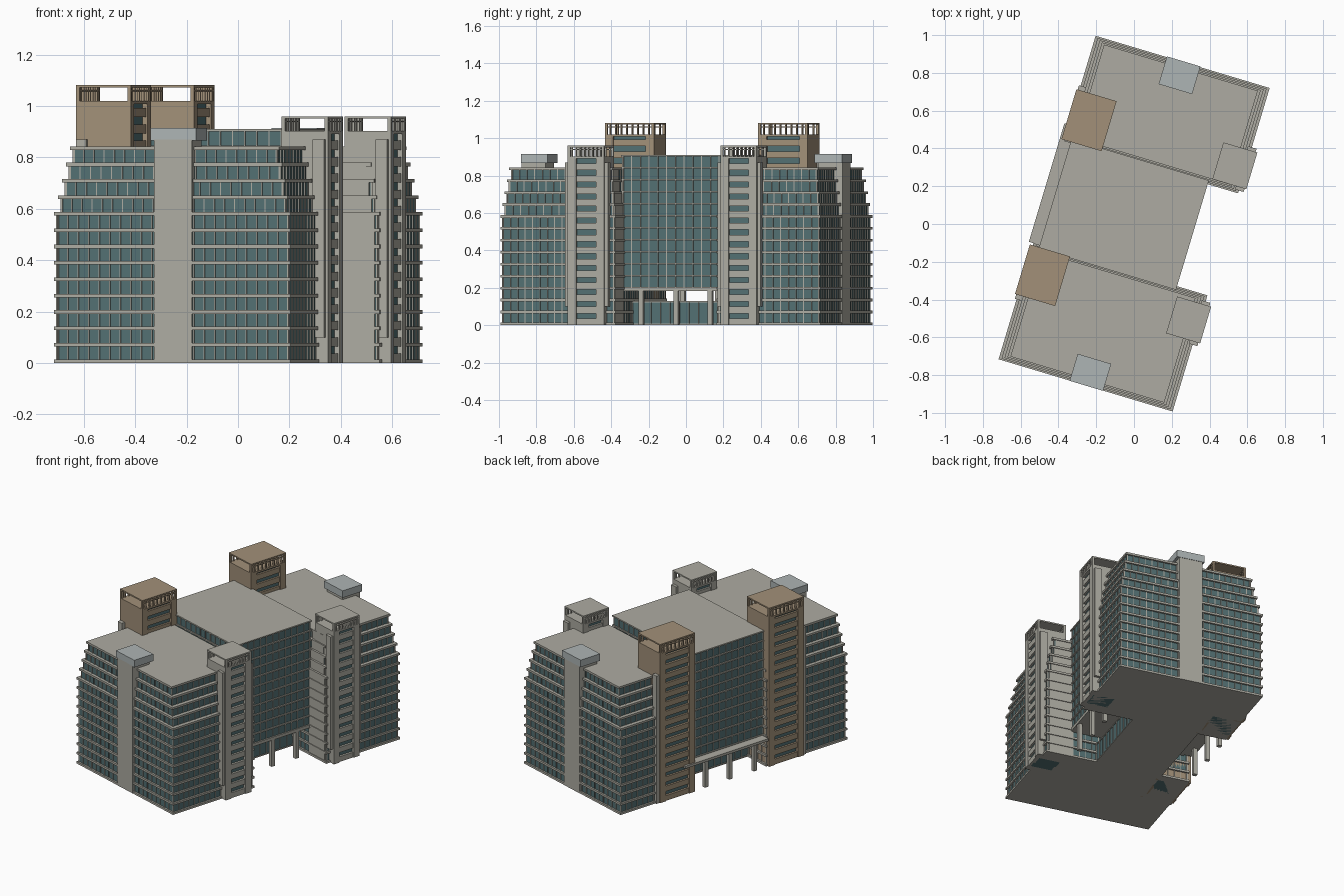
import bpy, math
from mathutils import Matrix

if "Cube" in bpy.data.objects:
    bpy.data.objects.remove(bpy.data.objects["Cube"])

ROT = Matrix.Rotation(math.radians(-16.7), 4, 'Z')   # whole complex is turned on the site
FH = 0.0638                                          # storey height


def material(name, rgb):
    m = bpy.data.materials.new(name)
    m.diffuse_color = (*rgb, 1)
    m.use_nodes = True
    m.node_tree.nodes["Principled BSDF"].inputs["Base Color"].default_value = m.diffuse_color
    return m


GLASS = material("teal_glass", (0.085, 0.16, 0.17))
STONE = material("concrete", (0.42, 0.41, 0.36))
BROWN = material("tan_cladding", (0.36, 0.28, 0.19))
PALE = material("pale_metal", (0.42, 0.46, 0.46))

QUADS = [(0, 2, 3, 1), (4, 5, 7, 6), (0, 1, 5, 4), (2, 6, 7, 3), (0, 4, 6, 2), (1, 3, 7, 5)]


def boxes(name, mat, items):
    """One object from boxes given as (u0, u1, v0, v1, z0, z1) in the turned frame."""
    verts, faces = [], []
    for u0, u1, v0, v1, z0, z1 in items:
        n = len(verts)
        verts += [(u, v, z) for z in (z0, z1) for v in (v0, v1) for u in (u0, u1)]
        faces += [tuple(n + i for i in q) for q in QUADS]
    me = bpy.data.meshes.new(name)
    me.from_pydata(verts, [], faces)
    me.transform(ROT)
    me.materials.append(mat)
    ob = bpy.data.objects.new(name, me)
    bpy.context.collection.objects.link(ob)
    return ob


def mullions(u0, u1, v0, v1, z0, z1, gap, w=0.004, d=0.005):
    """Vertical bars around all four sides of a glass storey."""
    out = []
    n = round((u1 - u0) / gap)
    for i in range(n + 1):
        u = u0 + (u1 - u0) * i / n
        out += [(u - w / 2, u + w / 2, v0 - d, v0 + d, z0, z1),
                (u - w / 2, u + w / 2, v1 - d, v1 + d, z0, z1)]
    n = round((v1 - v0) / gap)
    for i in range(n + 1):
        v = v0 + (v1 - v0) * i / n
        out += [(u0 - d, u0 + d, v - w / 2, v + w / 2, z0, z1),
                (u1 - d, u1 + d, v - w / 2, v + w / 2, z0, z1)]
    return out


def wing(name, v0, v1, inner):
    """Thirteen storeys, the top four stepping back."""
    slabs, glass, bars, walls = [], [], [], []
    for k in range(14):
        s = max(0, k - 9)
        a, b = s * 0.014, s * 0.008
        u = 0.481 - a
        z = k * FH
        slabs.append((-u, u, v0 + b, v1 - b, z, z + 0.014))
        if k < 13:
            s = max(0, k - 8)
            a, b = s * 0.014 + 0.012, s * 0.008 + 0.012
            u = 0.481 - a
            g = (-u, u, v0 + b, v1 - b, z + 0.01, z + FH + 0.002)
            glass.append(g)
            bars += mullions(*g, 0.042)
            # solid wall on the side facing the link block
            w = (v0 + b - 0.007, v0 + b + 0.02) if inner < 0 else (v1 - b - 0.02, v1 - b + 0.007)
            walls.append((0.30, u - 0.01, *w, z + 0.01, z + FH))
    boxes(name + "_floor_slabs", STONE, slabs)
    boxes(name + "_glazing", GLASS, glass)
    boxes(name + "_mullions", STONE, bars)
    boxes(name + "_inner_wall", STONE, walls)


def tower(name, mat, u0, u1, v0, v1, top, crown):
    """Service tower: side piers, recessed balcony strip and an open grilled crown."""
    p, r = 0.046, 0.02
    body = [(u0, u1, v0, v0 + p, 0, crown), (u0, u1, v1 - p, v1, 0, crown),
            (u0, u1, v0, v1, crown - 0.012, crown), (u0, u1, v0, v1, top - 0.009, top)]
    glass = [(u0 + r, u1 - r, v0 + p, v1 - p, 0, crown - 0.012)]
    for k in range(int((crown - 0.02) / FH) + 1):
        z = k * FH
        for a, b in ((u0 + 0.006, u0 + r + 0.01), (u1 - r - 0.01, u1 - 0.006)):
            body.append((a, b, v0 + p, v1 - p, z, min(z + 0.036, crown)))
    # crown: corner posts and grilles on both u faces
    c = 0.014
    for a in (u0, u1 - c):
        for b in (v0, v1 - c):
            body.append((a, a + c, b, b + c, crown, top))
        n = 9
        for i in range(1, n):
            v = v0 + (v1 - v0) * i / n
            body.append((a, a + c, v - 0.003, v + 0.003, crown, top))
        zm = crown + (top - crown) * 0.6
        body.append((a, a + c, v0, v1, zm, zm + 0.005))
    boxes(name + "_shell", mat, body)
    boxes(name + "_windows", GLASS, glass)


# The two stepped wings
wing("rear_wing", 0.314, 0.896, -1)
wing("front_wing", -0.892, -0.25, 1)

# Service towers
tower("rear_tan_tower", BROWN, -0.497, -0.275, 0.320, 0.596, 1.082, 1.02)
tower("front_tan_tower", BROWN, -0.497, -0.275, -0.536, -0.262, 1.082, 1.02)
tower("rear_grey_tower", STONE, 0.329, 0.517, 0.347, 0.550, 0.96, 0.903)
tower("front_grey_tower", STONE, 0.329, 0.517, -0.505, -0.302, 0.96, 0.903)

# Slim fins flanking the towers
boxes("tower_fins", STONE, [
    (-0.49, -0.45, -0.560, -0.536, 0, 0.87), (-0.49, -0.45, 0.596, 0.62, 0, 0.87),
    (0.46, 0.507, -0.523, -0.505, 0.1, 0.87), (0.46, 0.507, -0.302, -0.284, 0.1, 0.87),
    (0.46, 0.507, 0.329, 0.347, 0.1, 0.87), (0.46, 0.507, 0.550, 0.568, 0.1, 0.87)])

# Stair shafts on the end walls with pale roof boxes
boxes("end_shafts", STONE, [(-0.073, 0.08, -0.893, -0.76, 0, 0.87),
                            (-0.073, 0.08, 0.76, 0.897, 0, 0.87)])
boxes("roof_boxes", PALE, [(-0.088, 0.097, -0.893, -0.744, 0.866, 0.914),
                           (-0.088, 0.097, 0.747, 0.9, 0.866, 0.914)])

# Raised link block between the wings
U0, U1, V0, V1 = -0.446, 0.313, -0.27, 0.335
slabs, glass, bars = [], [], []
h = (0.902 - 0.195) / 11
for k in range(12):
    z = 0.195 + k * h
    slabs.append((U0, U1, V0, V1, z, z + 0.009))
    if k < 11:
        g = (U0 + 0.009, U1 - 0.009, V0 + 0.009, V1 - 0.009, z + 0.006, z + h + 0.002)
        glass.append(g)
        bars += mullions(*g, 0.05)
slabs.append((U0, U1, V0, V1, 0.183, 0.2))
boxes("link_floor_slabs", STONE, slabs)
boxes("link_glazing", GLASS, glass)
boxes("link_mullions", STONE, bars)

# Glazed lobby under the link block, canopy and columns
lobby = (-0.29, 0.14, -0.26, 0.325, 0.006, 0.125)
boxes("lobby_glazing", GLASS, [lobby])
boxes("lobby_frame", STONE, mullions(*lobby, 0.055)
      + [(-0.295, 0.145, -0.265, 0.33, 0, 0.008), (-0.295, 0.145, -0.265, 0.33, 0.122, 0.13)])
boxes("canopy", STONE, [(-0.506, -0.43, -0.25, 0.405, 0.183, 0.2)])
boxes("columns", STONE, [(u - 0.013, u + 0.013, v - 0.013, v + 0.013, 0, 0.19)
                         for u in (-0.478, 0.295) for v in (-0.16, 0.035, 0.225)])
